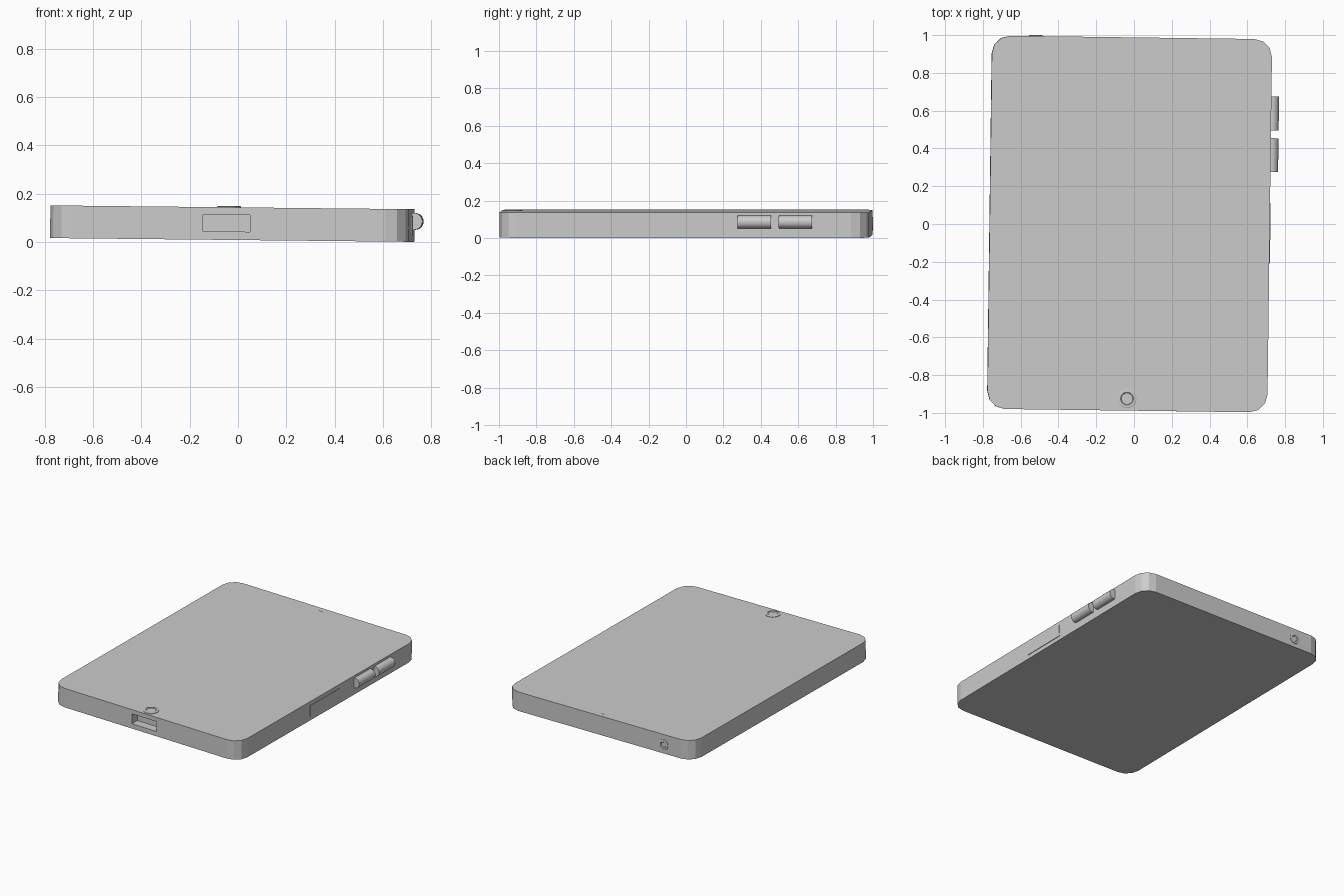
import bpy, bmesh, math
from mathutils import Matrix, Vector

if "Cube" in bpy.data.objects:
    bpy.data.objects.remove(bpy.data.objects["Cube"])

W, L, T = 1.483, 1.976, 0.135          # body size
R = 0.095                              # corner radius
# The whole device lies slightly turned and tipped
POSE = (Matrix.Translation((-0.0235, 0, 0.0765))
        @ Matrix.Rotation(math.radians(0.6), 4, 'Y')
        @ Matrix.Rotation(math.radians(-0.75), 4, 'Z'))

grey = bpy.data.materials.new("plain_grey")
grey.diffuse_color = (0.6, 0.6, 0.6, 1)
grey.use_nodes = True
grey.node_tree.nodes["Principled BSDF"].inputs["Base Color"].default_value = grey.diffuse_color


def finish(name, bm, matrix=Matrix()):
    bmesh.ops.recalc_face_normals(bm, faces=bm.faces)
    bm.transform(POSE @ matrix)
    me = bpy.data.meshes.new(name)
    bm.to_mesh(me)
    bm.free()
    me.materials.append(grey)
    ob = bpy.data.objects.new(name, me)
    bpy.context.collection.objects.link(ob)
    return ob


def box(name, center, size):
    bm = bmesh.new()
    bmesh.ops.create_cube(bm, size=1)
    return finish(name, bm, Matrix.Translation(center) @ Matrix.Diagonal((*size, 1)))


def lathe(name, profile, matrix, steps=32):
    # profile of (radius, height) spun about local z
    bm = bmesh.new()
    vs = [bm.verts.new((r, 0, z)) for r, z in profile]
    es = [bm.edges.new(p) for p in zip(vs, vs[1:])]
    bmesh.ops.spin(bm, geom=vs + es, cent=(0, 0, 0), axis=(0, 0, 1),
                   angle=math.tau, steps=steps)
    bmesh.ops.remove_doubles(bm, verts=bm.verts, dist=1e-5)
    return finish(name, bm, matrix)


# Body: rounded rectangle with three facets per corner, extruded
bm = bmesh.new()
outline = []
for i, (sx, sy) in enumerate([(1, 1), (-1, 1), (-1, -1), (1, -1)]):
    for k in range(4):
        a = math.pi / 2 * (i + k / 3)
        outline.append(bm.verts.new((sx * (W / 2 - R) + R * math.cos(a),
                                     sy * (L / 2 - R) + R * math.sin(a), -T / 2)))
base = bm.faces.new(outline)
ext = bmesh.ops.extrude_face_region(bm, geom=[base])
bmesh.ops.translate(bm, vec=(0, 0, T),
                    verts=[g for g in ext["geom"] if isinstance(g, bmesh.types.BMVert)])
if not any(f.normal.z < -0.9 for f in bm.faces) and len(bm.faces) < 18:
    bm.faces.new(outline)
body = finish("body", bm)

# Charging port cut into the front edge
cutter = box("port_cutter", (-0.011, -L / 2, 0.002), (0.195, 0.12, 0.07))
cutter.hide_render = True
mod = body.modifiers.new("port", 'BOOLEAN')
mod.operation, mod.solver, mod.object = 'DIFFERENCE', 'EXACT', cutter
bpy.context.view_layer.objects.active = body
bpy.ops.object.modifier_apply(modifier=mod.name)
bpy.data.objects.remove(cutter)

# Home button: raised ring round a shallow dish
lathe("home_button", [(0.05, -0.003), (0.05, 0.003), (0.046, 0.005), (0.034, 0.005),
                      (0.030, 0.002), (0, 0.002)],
      Matrix.Translation((-0.002, -0.925, T / 2)))

# Earphone socket on the back edge
lathe("earphone_socket", [(0.036, -0.003), (0.036, 0.004), (0.032, 0.006), (0.022, 0.006),
                          (0.018, 0.001), (0, 0.001)],
      Matrix.Translation((-0.51, L / 2, -0.005)) @ Matrix.Rotation(-math.pi / 2, 4, 'X'))

# Two rounded volume buttons on the right edge
for name, y in (("volume_up_button", 0.595), ("volume_down_button", 0.375)):
    bm = bmesh.new()
    bmesh.ops.create_cone(bm, cap_ends=True, segments=20, radius1=0.035,
                          radius2=0.035, depth=0.178)
    ob = finish(name, bm, Matrix.Translation((W / 2 + 0.006, y, 0.017))
                @ Matrix.Rotation(math.pi / 2, 4, 'X'))
    ob.select_set(True)
    bpy.context.view_layer.objects.active = ob
    bpy.ops.object.shade_smooth_by_angle(angle=math.radians(35))
    ob.select_set(False)

# Card tray cover on the right edge
box("card_tray", (W / 2, -0.04, 0.0), (0.008, 0.32, 0.08))

# Tiny sensor near the back of the screen
box("sensor", (0, 0.95, T / 2), (0.03, 0.01, 0.002))
